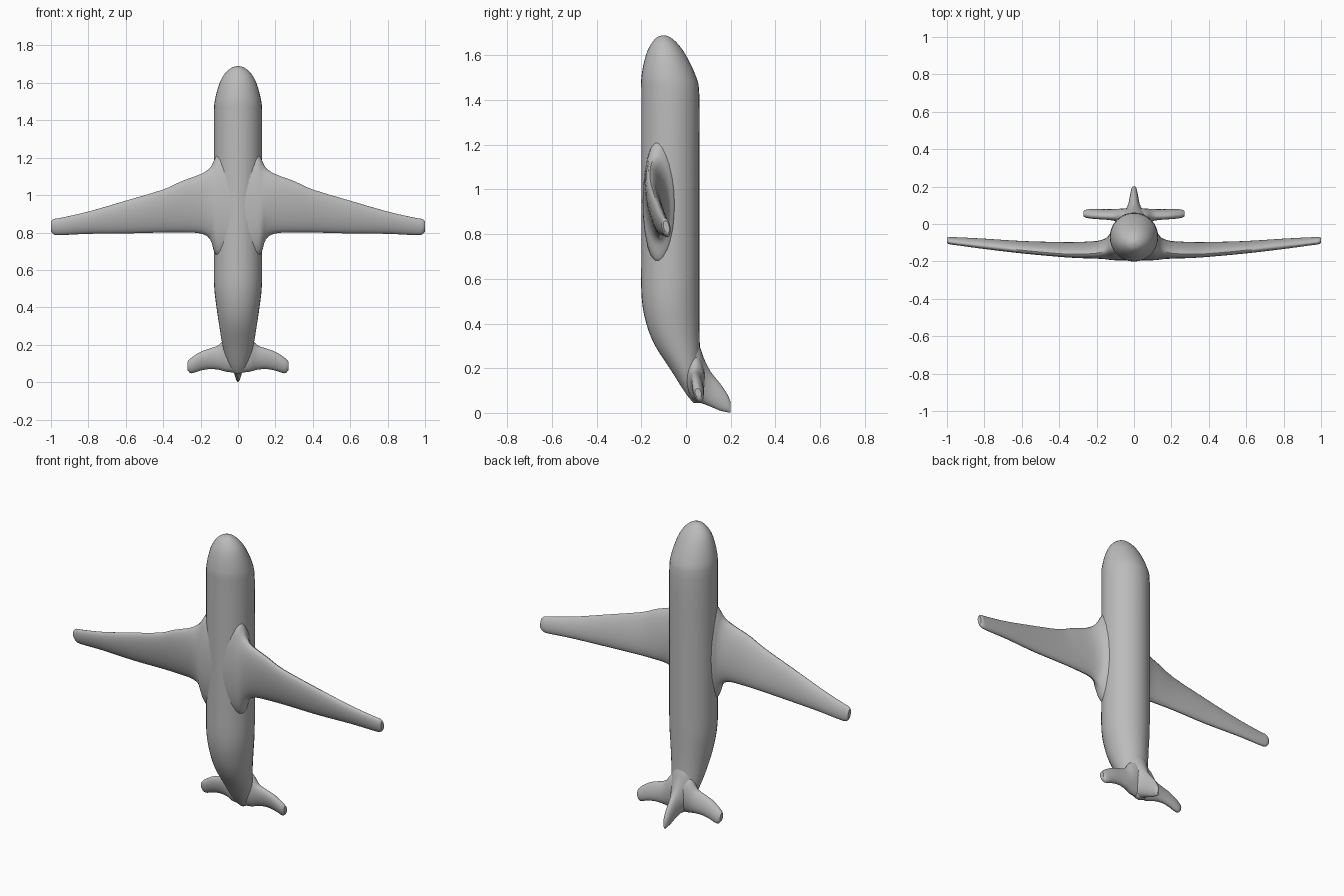
import bpy, bmesh, math
from mathutils import Vector

if "Cube" in bpy.data.objects:
    bpy.data.objects.remove(bpy.data.objects["Cube"])

grey = bpy.data.materials.new("Plain grey")
grey.use_nodes = True
GREY = (0.5, 0.5, 0.5, 1)
grey.diffuse_color = GREY
grey.node_tree.nodes["Principled BSDF"].inputs["Base Color"].default_value = GREY


def refine(rows, steps):
    """Smoothly add in-between sections (Catmull-Rom)."""
    out = []
    for i in range(len(rows) - 1):
        p = [Vector(rows[min(max(i + k, 0), len(rows) - 1)]) for k in (-1, 0, 1, 2)]
        for s in range(steps):
            t = s / steps
            out.append(0.5 * (2 * p[1] + (p[2] - p[0]) * t
                              + (2 * p[0] - 5 * p[1] + 4 * p[2] - p[3]) * t * t
                              + (3 * p[1] - p[0] - 3 * p[2] + p[3]) * t ** 3))
    return out + [Vector(rows[-1])]


def loft(name, rows, place, sides=24, steps=3, mirror=False):
    """Skin closed rings; place(row, cos, sin) gives each ring point."""
    bm = bmesh.new()
    rings = []
    for row in refine(rows, steps):
        angles = [2 * math.pi * k / sides for k in range(sides)]
        rings.append([bm.verts.new(place(row, math.cos(a), math.sin(a))) for a in angles])
    for a, b in zip(rings, rings[1:]):
        for k in range(sides):
            n = (k + 1) % sides
            bm.faces.new((a[k], a[n], b[n], b[k]))
    if not mirror:
        bm.faces.new(rings[0])
    bm.faces.new(rings[-1])
    bmesh.ops.recalc_face_normals(bm, faces=bm.faces)
    # an open root can leave the sides inside out, so check against the tip
    tip = max(bm.faces, key=lambda f: f.calc_center_median().x)
    if mirror and tip.normal.x < 0:
        bmesh.ops.reverse_faces(bm, faces=bm.faces)
    mesh = bpy.data.meshes.new(name)
    bm.to_mesh(mesh)
    bm.free()
    mesh.materials.append(grey)
    obj = bpy.data.objects.new(name, mesh)
    bpy.context.collection.objects.link(obj)
    if mirror:
        mod = obj.modifiers.new("Mirror", 'MIRROR')
        mod.use_clip = True
    bpy.ops.object.select_all(action='DESELECT')
    obj.select_set(True)
    bpy.context.view_layer.objects.active = obj
    bpy.ops.object.shade_smooth_by_angle(angle=math.radians(40))
    return obj


# Fuselage sections: height, half width, belly y, back y
fuselage = [
    (0.045, 0.015, 0.035, 0.065), (0.06, 0.035, 0.02, 0.075), (0.10, 0.055, -0.01, 0.075),
    (0.20, 0.083, -0.073, 0.068), (0.30, 0.100, -0.138, 0.062), (0.40, 0.115, -0.178, 0.06),
    (0.52, 0.128, -0.199, 0.06), (0.70, 0.129, -0.20, 0.06), (1.10, 0.129, -0.20, 0.06),
    (1.42, 0.129, -0.20, 0.06), (1.51, 0.123, -0.199, 0.043), (1.60, 0.098, -0.180, 0.0),
    (1.65, 0.070, -0.157, -0.035), (1.68, 0.036, -0.132, -0.068), (1.69, 0.006, -0.106, -0.094)]
loft("fuselage", fuselage, lambda r, c, s: (
    r[1] * c, (r[2] + r[3]) / 2 + (r[3] - r[2]) / 2 * s, r[0]), sides=32)


def span_section(r, c, s):
    """Oval section standing in y-z, leaning back towards the trailing edge."""
    x, low, high, y, half, lean = r
    return (x, y + half * s - lean * c, (low + high) / 2 + (high - low) / 2 * c)


# Wing sections: x, trailing z, leading z, centre y, half thickness, lean
wing = [
    (0.0, 0.66, 1.22, -0.125, 0.070, 0.0), (0.10, 0.67, 1.22, -0.122, 0.072, 0.0),
    (0.128, 0.70, 1.185, -0.122, 0.070, 0.004), (0.15, 0.765, 1.145, -0.132, 0.056, 0.010),
    (0.20, 0.795, 1.112, -0.138, 0.044, 0.018), (0.30, 0.80, 1.075, -0.139, 0.037, 0.022),
    (0.40, 0.80, 1.03, -0.136, 0.033, 0.022), (0.60, 0.795, 0.97, -0.124, 0.029, 0.016),
    (0.80, 0.793, 0.912, -0.106, 0.025, 0.012), (0.95, 0.786, 0.878, -0.092, 0.020, 0.008),
    (0.985, 0.79, 0.872, -0.089, 0.019, 0.006), (1.0, 0.805, 0.86, -0.088, 0.013, 0.005)]
loft("wings", wing, span_section, mirror=True)

# Tailplane sections, same columns
tailplane = [
    (0.0, 0.05, 0.27, 0.045, 0.040, 0.0), (0.06, 0.055, 0.25, 0.043, 0.040, 0.004),
    (0.10, 0.066, 0.20, 0.048, 0.031, 0.008), (0.15, 0.070, 0.18, 0.051, 0.026, 0.010),
    (0.20, 0.062, 0.162, 0.053, 0.025, 0.010), (0.25, 0.047, 0.130, 0.055, 0.022, 0.008),
    (0.27, 0.065, 0.110, 0.055, 0.014, 0.004)]
loft("tailplane", tailplane, span_section, sides=20, mirror=True)

# Fin sections: y, lower z, upper z, half thickness
fin = [
    (0.03, 0.05, 0.34, 0.075), (0.06, 0.045, 0.30, 0.060), (0.08, 0.04, 0.245, 0.044),
    (0.11, 0.028, 0.185, 0.030), (0.15, 0.011, 0.135, 0.022), (0.18, 0.004, 0.092, 0.016),
    (0.195, 0.001, 0.062, 0.011), (0.20, 0.003, 0.048, 0.006)]
loft("tail_fin", fin, lambda r, c, s: (
    r[3] * s, r[0], (r[1] + r[2]) / 2 + (r[2] - r[1]) / 2 * c), sides=20)
